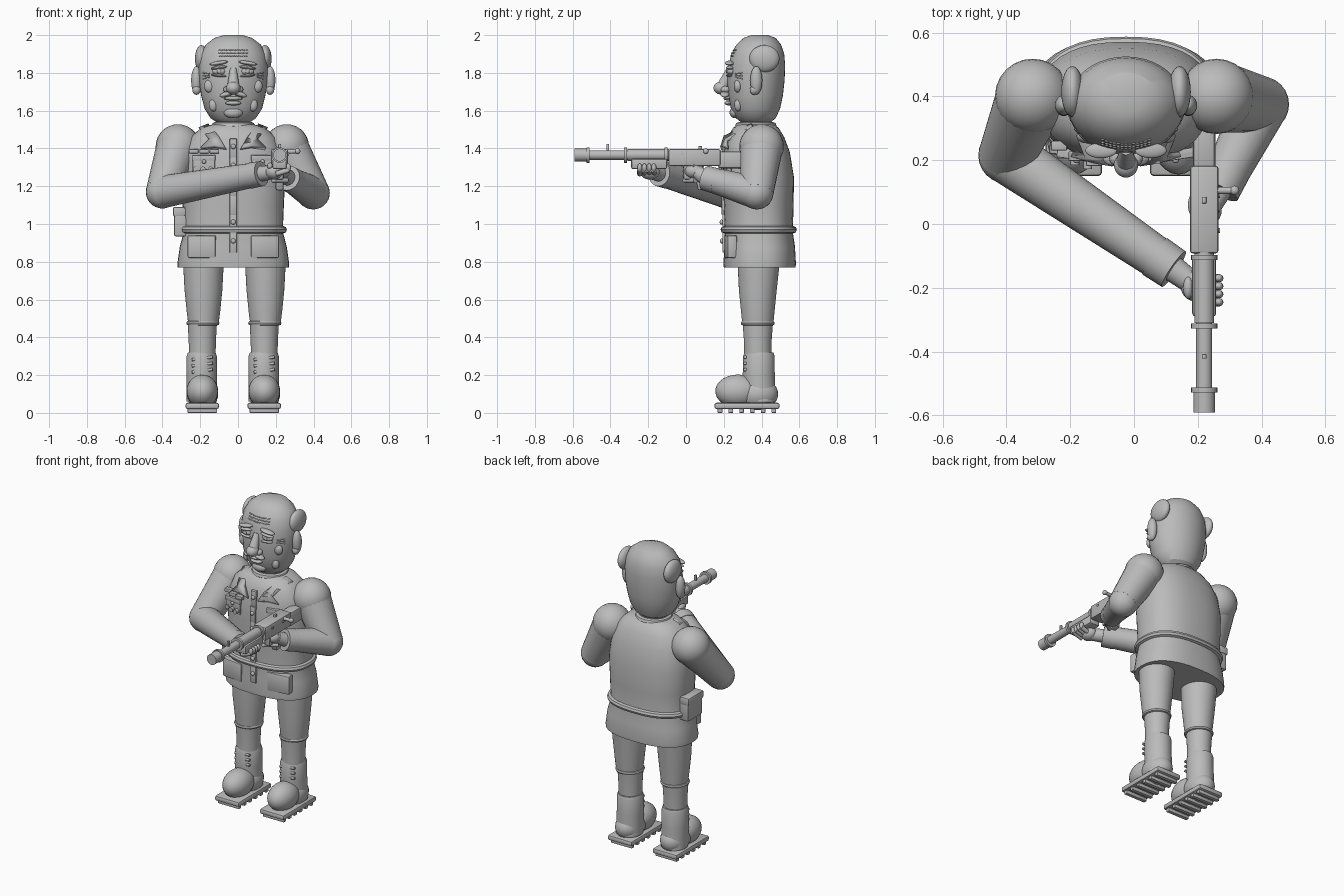
import bpy, bmesh, math
from mathutils import Vector, Matrix

old = bpy.data.objects.get("Cube")
if old:
    bpy.data.objects.remove(old)

grey = bpy.data.materials.new("plain grey")
grey.use_nodes = True
grey.diffuse_color = (0.5, 0.5, 0.5, 1)
grey.node_tree.nodes["Principled BSDF"].inputs["Base Color"].default_value = (0.5, 0.5, 0.5, 1)

CX = -0.025   # body centre line
SIDES = (("right", -1), ("left", 1))


def finish(name, bm, angle=40):
    bmesh.ops.recalc_face_normals(bm, faces=bm.faces)
    mesh = bpy.data.meshes.new(name)
    bm.to_mesh(mesh)
    bm.free()
    mesh.shade_smooth()
    mesh.set_sharp_from_angle(angle=math.radians(angle))
    mesh.materials.append(grey)
    ob = bpy.data.objects.new(name, mesh)
    bpy.context.collection.objects.link(ob)
    return ob


def ball(name, loc, size, tilt=0):
    bm = bmesh.new()
    m = Matrix.Translation(loc) @ Matrix.Rotation(tilt, 4, 'Y') @ Matrix.Diagonal((*size, 1))
    bmesh.ops.create_uvsphere(bm, u_segments=24, v_segments=14, radius=1, matrix=m)
    return finish(name, bm)


def box(name, loc, size, bevel=0.008, rot=(0, 'Z')):
    bm = bmesh.new()
    m = Matrix.Translation(loc) @ Matrix.Rotation(*rot[:1], 4, rot[1]) @ Matrix.Diagonal((*size, 1))
    bmesh.ops.create_cube(bm, size=1, matrix=m)
    if bevel:
        bmesh.ops.bevel(bm, geom=bm.edges[:], offset=bevel, segments=2, affect='EDGES', profile=0.5)
    return finish(name, bm)


def rod(name, a, b, r1, r2=None, sides=24):
    a, b = Vector(a), Vector(b)
    bm = bmesh.new()
    m = Matrix.Translation((a + b) / 2) @ (b - a).to_track_quat('Z', 'Y').to_matrix().to_4x4()
    bmesh.ops.create_cone(bm, cap_ends=True, segments=sides, radius1=r1,
                          radius2=r1 if r2 is None else r2, depth=(b - a).length, matrix=m)
    return finish(name, bm)


def oval(cx, cy, hx, hy, power, n=40):
    for i in range(n):
        t = math.tau * i / n
        c, s = math.cos(t), math.sin(t)
        yield (cx + hx * math.copysign(abs(c) ** (2 / power), c),
               cy + hy * math.copysign(abs(s) ** (2 / power), s))


# rows hold height, half width, half depth, depth centre
def loft(name, rows, cx=CX, power=2, angle=40):
    bm = bmesh.new()
    rings = [[bm.verts.new((x, y, z)) for x, y in oval(cx, cy, hx, hy, power)]
             for z, hx, hy, cy in rows]
    for lo, hi in zip(rings, rings[1:]):
        for i in range(len(lo)):
            bm.faces.new((lo[i - 1], lo[i], hi[i], hi[i - 1]))
    bm.faces.new(rings[0])
    bm.faces.new(rings[-1])
    return finish(name, bm, angle)


def band(name, cx, cy, z, hx, hy, r, power=2):
    bm = bmesh.new()
    rings = []
    for k in range(8):
        a = math.tau * k / 8
        d = r * math.cos(a)
        rings.append([bm.verts.new((x, y, z + r * math.sin(a)))
                      for x, y in oval(cx, cy, hx + d, hy + d, power)])
    for k in range(8):
        lo, hi = rings[k - 1], rings[k]
        for i in range(len(lo)):
            bm.faces.new((lo[i - 1], lo[i], hi[i], hi[i - 1]))
    return finish(name, bm)


# front surface of a loft at an offset from the centre line
def front(rows, dx, z, power):
    for lo, hi in zip(rows, rows[1:]):
        if lo[0] <= z <= hi[0]:
            f = (z - lo[0]) / (hi[0] - lo[0])
            hx, hy, cy = (lo[k] + f * (hi[k] - lo[k]) for k in (1, 2, 3))
            return cy - hy * max(0, 1 - min(1, abs(dx / hx)) ** power) ** (1 / power)
    return rows[-1][3]


COAT = [(.77, .295, .19, .39), (.79, .296, .192, .39), (.88, .283, .187, .39), (.96, .262, .18, .385),
        (1.1, .268, .185, .385), (1.25, .275, .188, .383), (1.38, .26, .175, .375),
        (1.46, .225, .15, .37), (1.51, .17, .12, .37), (1.53, .1, .09, .37)]
HEAD = [(1.54, .09, .08, .37), (1.56, .12, .105, .37), (1.61, .152, .13, .368), (1.68, .17, .145, .368),
        (1.76, .182, .152, .37), (1.84, .183, .15, .375), (1.9, .172, .14, .38),
        (1.95, .145, .118, .385), (1.985, .1, .085, .39), (2, .05, .045, .39)]


def chest(dx, z, out=0):
    return (CX + dx, front(COAT, dx, z, 2.4) - out, z)


def face(dx, z, out=0):
    return (CX + dx, front(HEAD, dx, z, 2) - out, z)


# coat, belt, neck and head
loft("coat", COAT, power=2.4)
band("belt", CX, .385, .97, .264, .182, .02, 2.4)
band("collar_band", CX, .37, 1.52, .095, .09, .02)
rod("neck", (CX, .37, 1.48), (CX, .37, 1.58), .082)
loft("head", HEAD, angle=25)

# coat front
for i in range(6):
    z = .9 + i * .1
    box("placket", chest(0, z), (.038, .022, .104), .003)
    if i != 2:
        ball("coat_button", chest(0, z + .01, .015), (.013, .01, .013))
for name, s in SIDES:
    box(name + "_hip_pocket", chest(s * .165, .88, -.01), (.15, .05, .12), .008, (s * .12, 'Z'))
    box(name + "_breast_pocket", chest(s * .155, 1.315), (.12, .025, .1), .005, (s * .15, 'Z'))
    box(name + "_pocket_flap", chest(s * .155, 1.35, .008), (.125, .026, .03), .004, (s * .15, 'Z'))
    ball(name + "_pocket_button", chest(s * .155, 1.33, .022), (.011, .008, .011))
    # folded lapel following the chest
    bm = bmesh.new()
    outline = [(.18, 1.505), (.13, 1.525), (.075, 1.46), (.04, 1.4), (.1, 1.41), (.17, 1.4), (.125, 1.445)]
    verts = [bm.verts.new(chest(s * x, z, .018)) for x, z in outline]
    bm.faces.new(verts)
    lapel = finish(name + "_lapel", bm)
    lapel.modifiers.new("thickness", 'SOLIDIFY').thickness = .022
    lapel.modifiers["thickness"].offset = 0
for i in range(3):
    box("ribbon", chest(-.21 + i * .055, 1.385, .012), (.05, .03, .022), .003)
    rod("medal", chest(-.2 + i * .04, 1.29, .035), chest(-.2 + i * .04, 1.29, .01), .014)
box("hip_pouch", (-.305, .385, 1.01), (.065, .15, .15), .008)
box("hip_pouch_flap", (-.312, .385, 1.065), (.065, .158, .05), .008)

# face
rod("nose_bridge", face(0, 1.82, -.01), face(0, 1.73, .025), .018, .032)
ball("nose_tip", face(0, 1.72, .035), (.038, .04, .034))
ball("upper_lip", face(0, 1.665, .005), (.05, .022, .011))
ball("lower_lip", face(0, 1.64, .005), (.042, .022, .012))
ball("chin", face(0, 1.59, -.01), (.05, .028, .03))
for i in range(3):
    for k in range(-6, 7):
        ball("forehead_crease", face(k * .012, 1.89 + i * .015), (.006, .004, .003))
for name, s in SIDES:
    ball(name + "_ear", (CX + s * .195, .372, 1.76), (.028, .032, .075))
    ball(name + "_ear_lobe", (CX + s * .195, .36, 1.71), (.022, .022, .026))
    ball(name + "_hair_tuft", (CX + s * .168, .415, 1.875), (.035, .08, .072))
    ball(name + "_nostril", face(s * .033, 1.712, .015), (.02, .025, .018))
    ball(name + "_moustache", face(s * .034, 1.688, .02), (.04, .024, .014), s * .3)
    ball(name + "_eye", face(s * .075, 1.808, -.003), (.036, .022, .02))
    ball(name + "_pupil", face(s * .075, 1.808, .019), (.011, .006, .011))
    ball(name + "_upper_eyelid", face(s * .075, 1.828, .004), (.045, .022, .009), s * .12)
    ball(name + "_lower_eyelid", face(s * .075, 1.786, .004), (.043, .018, .008), -s * .1)
    ball(name + "_eyebrow", face(s * .078, 1.852, .012), (.05, .024, .011), s * .15)
    ball(name + "_cheek", face(s * .125, 1.73, -.012), (.03, .022, .035))
    ball(name + "_jowl", face(s * .105, 1.63, -.008), (.024, .02, .034))
    for i in range(3):
        rod("eye_wrinkle", face(s * .125, 1.795 - i * .008), face(s * .16, 1.8 - i * .016), .004, sides=8)

# legs, socks and boots
for name, s in SIDES:
    x = CX + s * .164
    loft(name + "_trouser", [(.47, .08, .082, .38), (.53, .088, .088, .38), (.65, .1, .1, .38),
                             (.8, .108, .112, .385)], x + .006)
    band(name + "_trouser_cuff", x + .003, .38, .475, .076, .078, .012)
    loft(name + "_sock", [(.28, .07, .072, .38), (.38, .072, .073, .38), (.47, .077, .08, .38)], x)
    loft(name + "_boot_shaft", [(.06, .08, .08, .395), (.2, .08, .085, .385), (.3, .08, .083, .386),
                                (.32, .073, .077, .386)], x - .003)
    ball(name + "_boot_toe", (x, .275, .115), (.084, .12, .088))
    ball(name + "_boot_heel", (x, .38, .1), (.084, .108, .085))
    box(name + "_sole", (x, .323, .037), (.178, .345, .034), .012)
    for i in range(6):
        box("sole_cleat", (x, .18 + i * .057, .012), (.155, .024, .024), .003)
    for i in range(3):
        rod("boot_lace", (x - .055, .318, .215 + i * .033), (x + .055, .313, .23 + i * .033), .008, sides=10)


# arms
def arm(name, shoulder, elbow, wrist, hand):
    sh, el, wr = Vector(shoulder), Vector(elbow), Vector(wrist)
    ball(name + "_shoulder", sh, (.118, .118, .118))
    rod(name + "_upper_arm", sh, el, .114, .088)
    ball(name + "_elbow", el, (.088, .088, .088))
    rod(name + "_forearm", el, wr, .087, .064)
    d = (wr - el).normalized()
    rod(name + "_cuff", wr - d * .06, wr + d * .012, .069, .067)
    rod(name + "_wrist", wr, hand, .042, .036)
    ball(name + "_palm", hand, (.045, .052, .04))


arm("right", (-.318, .4, 1.41), (-.4, .215, 1.17), (.115, -.135, 1.265), (.19, -.19, 1.275))
arm("left", (.258, .4, 1.41), (.398, .375, 1.165), (.27, .115, 1.24), (.23, .045, 1.28))
for i in range(4):
    y = -.17 - i * .025
    rod("right_finger", (.2, y, 1.265), (.268, y, 1.285), .014, sides=12)
    ball("right_fingertip", (.266, y, 1.298), (.014, .013, .022))
    z = 1.305 - i * .025
    rod("left_finger", (.26, .05, z), (.19, .0, z), .014, sides=12)
    ball("left_fingertip", (.19, .0, z), (.014, .018, .014))
ball("left_thumb", (.185, .06, 1.305), (.016, .035, .016))
ball("right_thumb", (.17, -.2, 1.305), (.016, .035, .02))

# rifle
GX = .22
rod_y = lambda name, y1, y2, r, z=1.365: rod(name, (GX, y1, z), (GX, y2, z), r)
box("receiver", (GX, .045, 1.352), (.09, .275, .09), .01)
box("stock", (GX, .26, 1.34), (.07, .18, .09), .012)
box("fore_grip", (GX, -.195, 1.318), (.075, .19, .055), .01)
rod_y("barrel", -.08, -.54, .025)
rod_y("barrel_jacket", -.09, -.31, .031)
rod_y("muzzle", -.59, -.52, .034)
for y in (-.105, -.32, -.52):
    rod_y("barrel_ring", y - .008, y + .008, .041)
box("front_sight", (GX, -.415, 1.4), (.014, .014, .046), .002)
box("rear_sight", (GX, .075, 1.4), (.014, .02, .024), .002)
rod("bolt_handle", (GX, .105, 1.38), (.31, .105, 1.385), .011)
ball("bolt_knob", (.315, .105, 1.385), (.015, .015, .015))
box("pistol_grip", (GX, .075, 1.245), (.042, .05, .13), .01, (.2, 'X'))
box("magazine", (GX, .01, 1.28), (.04, .045, .09), .008)
for i in range(2):
    rod("receiver_pin", (GX, -.02 + i * .11, 1.37), (.27, -.02 + i * .11, 1.37), .008, sides=12)
